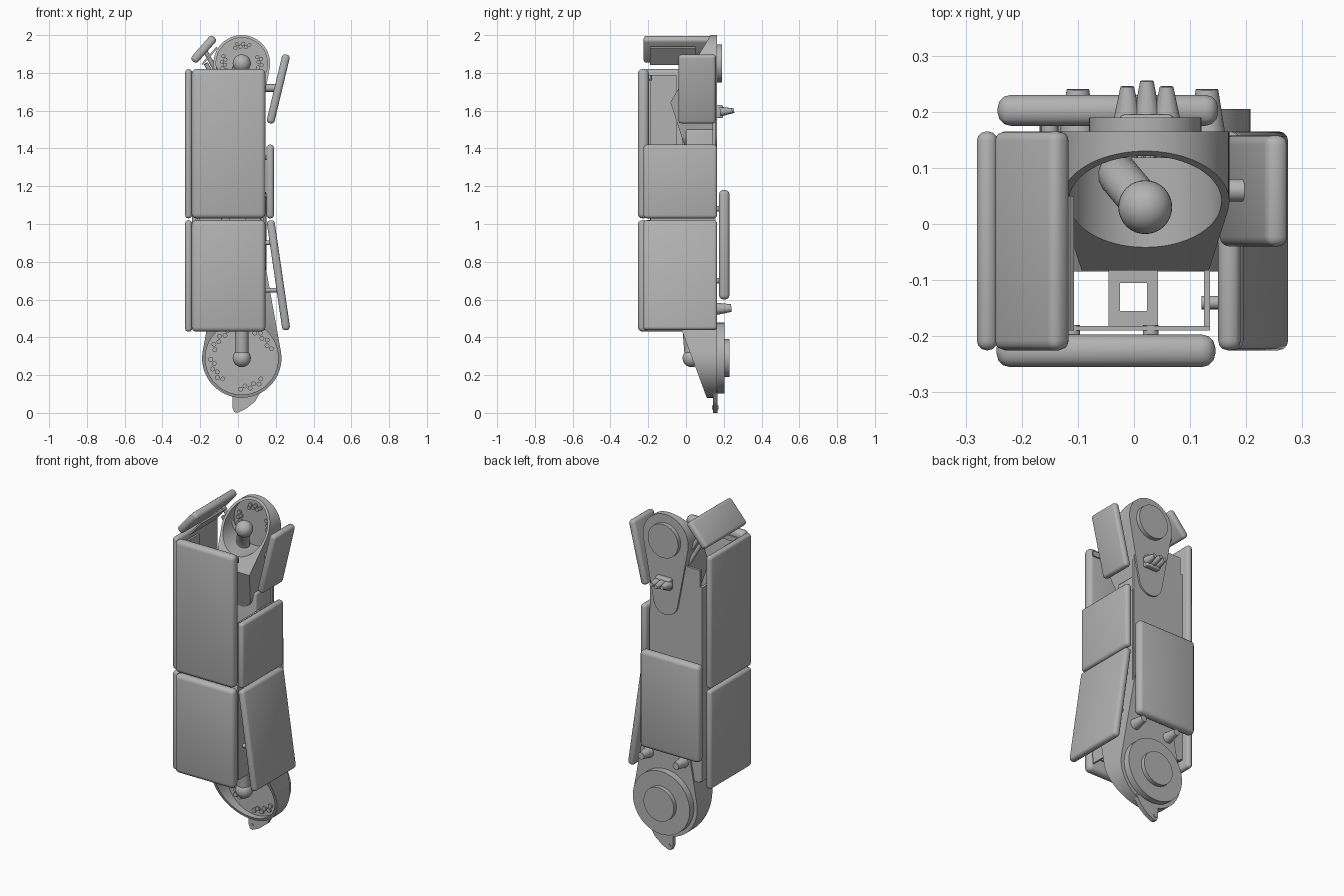
import bpy, bmesh, math
from mathutils import Vector, Matrix

cube = bpy.data.objects.get("Cube")
if cube:
    bpy.data.objects.remove(cube, do_unlink=True)

GREY = (0.45, 0.45, 0.45, 1)
mat = bpy.data.materials.new("plain grey")
mat.use_nodes = True
mat.diffuse_color = GREY
mat.node_tree.nodes["Principled BSDF"].inputs["Base Color"].default_value = GREY
CX, TOP_Z, LOW_Z, BACK = 0.02, 1.85, 0.29, 0.165


def finish(name, bm, smooth=True):
    bmesh.ops.recalc_face_normals(bm, faces=bm.faces)
    mesh = bpy.data.meshes.new(name)
    bm.to_mesh(mesh)
    bm.free()
    mesh.materials.append(mat)
    ob = bpy.data.objects.new(name, mesh)
    bpy.context.collection.objects.link(ob)
    bpy.ops.object.select_all(action='DESELECT')
    ob.select_set(True)
    bpy.context.view_layer.objects.active = ob
    if smooth:
        bpy.ops.object.shade_smooth_by_angle(angle=math.radians(35))
    return ob


def box(name, lo, hi, tilt=0, bevel=0, segments=3):
    """Box between two corners, turned about y round its own centre."""
    lo, hi = Vector(lo), Vector(hi)
    bm = bmesh.new()
    bmesh.ops.create_cube(bm, size=1)
    bmesh.ops.scale(bm, vec=hi - lo, verts=bm.verts)
    if bevel:
        bmesh.ops.bevel(bm, geom=bm.edges[:], offset=bevel, segments=segments,
                        profile=0.5, affect='EDGES')
    bm.transform(Matrix.Translation((lo + hi) / 2) @ Matrix.Rotation(tilt, 4, 'Y'))
    return finish(name, bm)


def add_rod(bm, a, b, r1, r2=None, sides=32):
    a, b = Vector(a), Vector(b)
    turn = (b - a).to_track_quat('Z', 'Y').to_matrix().to_4x4()
    bmesh.ops.create_cone(bm, cap_ends=True, segments=sides, radius1=r1,
                          radius2=r1 if r2 is None else r2, depth=(b - a).length,
                          matrix=Matrix.Translation((a + b) / 2) @ turn)


def rod(name, a, b, r1, r2=None, sides=48):
    bm = bmesh.new()
    add_rod(bm, a, b, r1, r2, sides)
    return finish(name, bm)


def prism(bm, outline, y0, y1):
    """Extrude an (x, z) outline along y."""
    face = bm.faces.new([bm.verts.new((x, y0, z)) for x, z in outline])
    new = bmesh.ops.extrude_face_region(bm, geom=[face])["geom"]
    bmesh.ops.translate(bm, vec=(0, y1 - y0, 0),
                        verts=[v for v in new if isinstance(v, bmesh.types.BMVert)])


def lobe(z_big, r_big, z_small, r_small, n=40):
    """Outline wrapping a big and a small circle."""
    sign = 1 if z_small > z_big else -1
    lean = math.asin((r_big - r_small) / abs(z_small - z_big))
    pts = []
    for z, r, start, sweep in ((z_big, r_big, math.pi - lean, math.pi + 2 * lean),
                               (z_small, r_small, lean, math.pi - 2 * lean)):
        for i in range(n + 1):
            a = start + sweep * i / n
            pts.append((CX + r * math.cos(a), z + sign * r * math.sin(a)))
    return pts


def housing(name, outline, cuts, cup_z, cup_r, floor):
    """Joint housing with a slanted front and a round cup sunk into it."""
    bm = bmesh.new()
    prism(bm, outline, -0.085, BACK)
    for co, normal in cuts:
        cut = bmesh.ops.bisect_plane(bm, geom=bm.verts[:] + bm.edges[:] + bm.faces[:],
                                     plane_co=co, plane_no=normal, clear_outer=True)
        rim = [e for e in cut["geom_cut"] if isinstance(e, bmesh.types.BMEdge)]
        bmesh.ops.contextual_create(bm, geom=rim)
    ob = finish(name, bm, False)
    cutter = rod("cup_cutter", (CX, -0.4, cup_z), (CX, floor, cup_z), cup_r, sides=64)
    cutter.hide_render = True
    mod = ob.modifiers.new("cup", 'BOOLEAN')
    mod.object, mod.operation, mod.solver = cutter, 'DIFFERENCE', 'EXACT'
    bpy.ops.object.select_all(action='DESELECT')
    ob.select_set(True)
    bpy.context.view_layer.objects.active = ob
    bpy.ops.object.modifier_apply(modifier="cup")
    bpy.data.objects.remove(cutter, do_unlink=True)
    bpy.ops.object.shade_smooth_by_angle(angle=math.radians(35))


# Joint housings
housing("upper_joint_housing", lobe(TOP_Z, 0.15, 1.48, 0.08),
        [((0, 0.13, 2), (0, -1, 0.6)), ((0, -0.075, 1.62), (0, -1, -0.33))],
        TOP_Z, 0.136, 0.13)
housing("lower_joint_housing", lobe(LOW_Z, 0.21, 0.8, 0.12),
        [((0, 0.11, 0.08), (0, -1, -0.37))], LOW_Z, 0.193, 0.14)

# Round caps on the back of the joints
rod("upper_back_cap", (CX, 0.16, TOP_Z), (CX, 0.19, TOP_Z), 0.1)
rod("lower_back_cap", (CX, 0.16, LOW_Z), (CX, 0.205, LOW_Z), 0.188)
rod("lower_back_hub", (CX, 0.2, LOW_Z), (CX, 0.23, LOW_Z), 0.1)

# Bolt heads on the cup floors, in short double rows
for name, z, floor, radius, r, arcs in (
        ("upper_bolts", TOP_Z, 0.13, 0.105, 0.011, (0, 90, 180)),
        ("lower_bolts", LOW_Z, 0.14, 0.165, 0.013, (40, 140, 205, 290))):
    bm = bmesh.new()
    for arc in arcs:
        for i in range(6):
            a = math.radians(arc + (i - 2.5) * 9)
            d = radius - (i % 2) * 0.016
            x, bz = CX + d * math.cos(a), z + d * math.sin(a)
            add_rod(bm, (x, floor + 0.002, bz), (x, floor - 0.012, bz), r, sides=8)
    finish(name, bm)

# Cable tube with a ball at each end
curve = bpy.data.curves.new("cable_tube", 'CURVE')
curve.dimensions = '3D'
curve.bevel_depth = 0.037
curve.bevel_resolution = 5
path = [(CX, 0.03, TOP_Z), (-0.03, 0.09, 1.72), (0, 0.06, 1.3),
        (CX, 0.06, 0.8), (CX, 0.02, 0.5), (CX, 0.03, LOW_Z)]
spline = curve.splines.new('BEZIER')
spline.bezier_points.add(len(path) - 1)
for point, co in zip(spline.bezier_points, path):
    point.co = co
    point.handle_left_type = point.handle_right_type = 'AUTO'
curve.materials.append(mat)
tube = bpy.data.objects.new("cable_tube", curve)
bpy.context.collection.objects.link(tube)
for name, z in (("upper_ball", TOP_Z), ("lower_ball", LOW_Z)):
    bm = bmesh.new()
    bmesh.ops.create_uvsphere(bm, u_segments=32, v_segments=16, radius=0.048,
                              matrix=Matrix.Translation((CX, 0.03, z)))
    finish(name, bm)

# Frame between the joints
box("spine", (-0.09, 0.0, 0.75), (0.12, 0.15, 1.5), bevel=0.01)
box("back_plate", (-0.2, 0.14, 0.45), (0.13, 0.155, 1.72))
box("right_frame_plate", (-0.228, -0.19, 0.46), (-0.215, -0.05, 1.79))
box("right_back_frame_plate", (-0.215, -0.02, 0.46), (-0.2, 0.155, 1.62))
box("left_frame_plate", (0.125, -0.187, 0.46), (0.135, 0.15, 1.4))
for z in (0.5, 0.96, 1.09, 1.76):
    box("front_cross_rail", (-0.22, -0.19, z), (0.135, -0.182, z + 0.03))
for x in (-0.045, 0.023):
    box("shelf_arm", (x, -0.185, 1.02), (x + 0.02, 0.01, 1.03))
for y in (-0.185, -0.105):
    box("shelf_end", (-0.045, y, 1.02), (0.043, y + 0.03, 1.03))

# Cover panels
PANEL = dict(bevel=0.017)
Y0, Y1 = -0.225, 0.165
for part, z0, z1 in (("lower", 0.43, 1.02), ("upper", 1.03, 1.82)):
    box(part + "_front_panel", (-0.245, -0.255, z0), (0.145, -0.197, z1),
        bevel=0.024, segments=3)
    box(part + "_right_panel", (-0.28, Y0, z0), (-0.243, Y1, z1), **PANEL)
box("back_panel", (-0.243, 0.175, 0.6), (0.15, 0.23, 1.18), bevel=0.023)
box("middle_left_panel", (0.15, Y0, 1.03), (0.19, Y1, 1.42), **PANEL)
box("lower_left_panel", (0.193, Y0, 0.435), (0.235, Y1, 1.022), tilt=-0.145, **PANEL)
box("upper_left_panel", (0.192, -0.04, 1.528), (0.234, 0.158, 1.902), tilt=0.235, **PANEL)
box("top_corner_panel", (-0.204, Y0, 1.84), (-0.16, Y1, 2.01), tilt=0.72, **PANEL)

# Panel mounts
box("top_corner_mount", (-0.155, -0.19, 1.83), (-0.145, 0.05, 1.95), tilt=0.72)
for z in (1.72, 1.78):
    rod("top_corner_strut", (-0.1, 0.12, z), (-0.17, 0.1, z + 0.13), 0.012, sides=16)
rod("upper_left_strut", (0.1, 0.06, 1.72), (0.2, 0.06, 1.72), 0.02, sides=16)
for z in (0.65, 0.9, 1.15, 1.35):
    for y in (-0.14, 0.1):
        rod("left_panel_stud", (0.12, y, z),
            (0.16 if z > 1 else 0.2 + (0.75 - z) * 0.14, y, z), 0.012, sides=16)
        rod("right_panel_stud", (-0.21, y, z), (-0.25, y, z), 0.012, sides=16)
for z in (0.7, 1.08):
    for x in (-0.15, 0.1):
        rod("back_panel_stud", (x, 0.15, z), (x, 0.18, z), 0.015, sides=16)
for x in (-0.11, 0.03):
    for z in (0.515, 0.975, 1.105, 1.775):
        rod("front_panel_stud", (x, -0.18, z), (x, -0.2, z), 0.014, sides=16)

# Pegs on the back
box("upper_peg_base", (-0.025, 0.155, 1.56), (0.07, 0.195, 1.63), bevel=0.008)
for x, tip in ((-0.012, 0.245), (CX + 0.003, 0.255), (0.058, 0.245)):
    rod("upper_peg", (x, 0.18, 1.595), (x, tip, 1.6), 0.026, 0.012, sides=12)
for x in (-0.1, 0.13):
    rod("lower_peg", (x, 0.14, 0.55), (x, 0.24, 0.555), 0.036, 0.02, sides=16)

# Pointed fin under the lower joint
bm = bmesh.new()
prism(bm, [(-0.03, 0.12), (-0.03, 0.03), (-0.02, 0.005), (-0.005, 0.0),
           (0.04, 0.02), (0.09, 0.06), (0.125, 0.12)], 0.142, 0.168)
finish("bottom_fin", bm)
rod("fin_pin", (-0.008, 0.138, 0.028), (-0.008, 0.172, 0.028), 0.01, sides=16)
